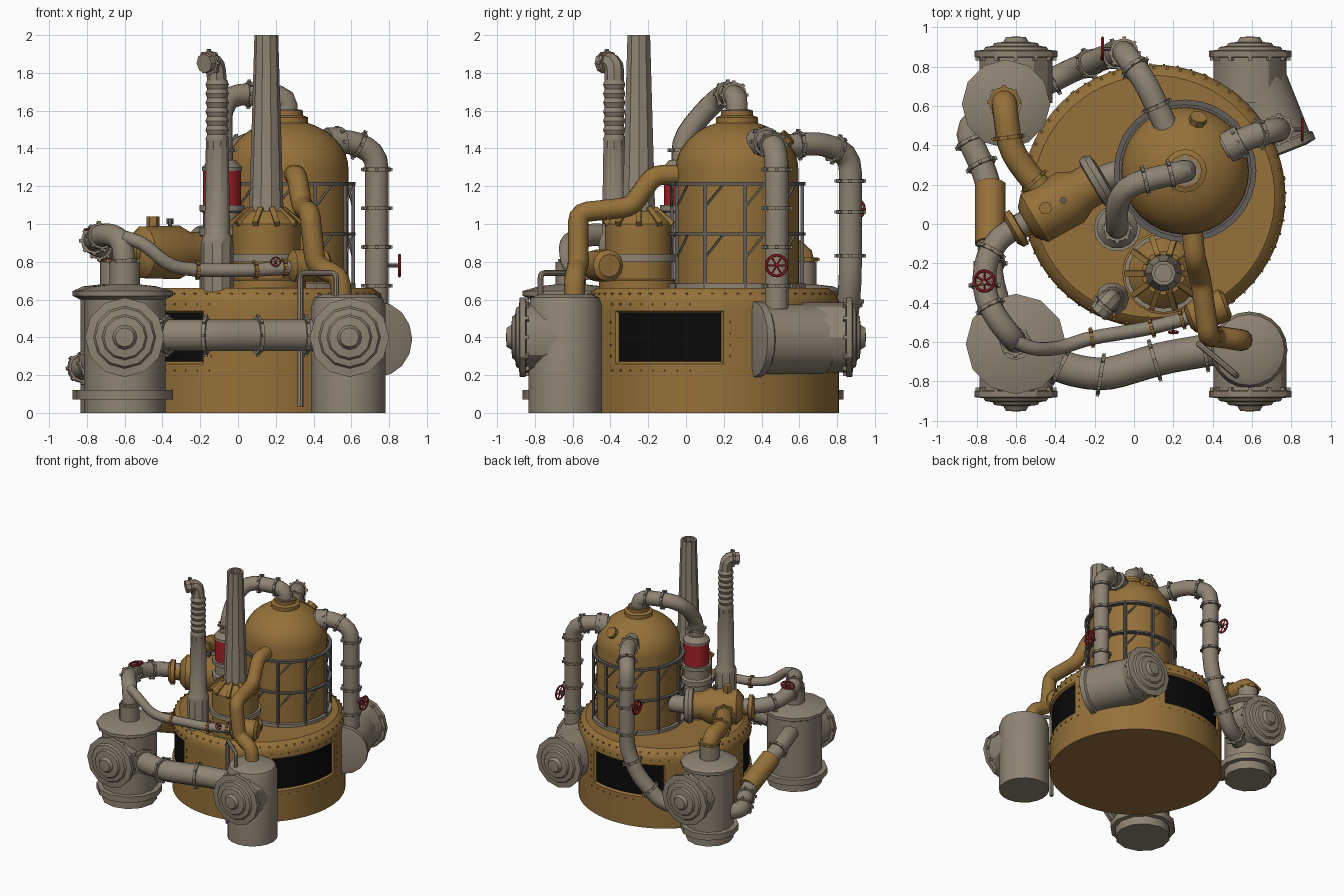
import bpy, bmesh, math
from mathutils import Vector, Matrix

if "Cube" in bpy.data.objects:
    bpy.data.objects.remove(bpy.data.objects["Cube"])

TAU = math.tau


def material(name, rgb):
    m = bpy.data.materials.new(name)
    m.diffuse_color = (*rgb, 1)
    m.use_nodes = True
    m.node_tree.nodes["Principled BSDF"].inputs["Base Color"].default_value = m.diffuse_color
    return m


BROWN = material("ochre_paint", (0.30, 0.165, 0.042))
GREY = material("warm_grey_metal", (0.27, 0.23, 0.175))
DARK = material("dark_steel", (0.12, 0.11, 0.10))
BLACK = material("black_window", (0.003, 0.003, 0.003))
RED = material("valve_red", (0.38, 0.015, 0.02))


def finish(bm, name, mats, angle=35):
    bmesh.ops.remove_doubles(bm, verts=bm.verts, dist=1e-5)
    bmesh.ops.recalc_face_normals(bm, faces=bm.faces)
    me = bpy.data.meshes.new(name)
    bm.to_mesh(me)
    bm.free()
    ob = bpy.data.objects.new(name, me)
    bpy.context.collection.objects.link(ob)
    for m in mats:
        me.materials.append(m)
    bpy.ops.object.select_all(action='DESELECT')
    ob.select_set(True)
    bpy.context.view_layer.objects.active = ob
    bpy.ops.object.shade_smooth_by_angle(angle=math.radians(angle))
    return ob


def skin(bm, rings):
    n = len(rings[0])
    for a, b in zip(rings, rings[1:]):
        for i in range(n):
            bm.faces.new((a[i], a[(i + 1) % n], b[(i + 1) % n], b[i]))
    bm.faces.new(rings[0])
    bm.faces.new(rings[-1])


def lathe_bm(bm, profile, loc, axis=(0, 0, 1), n=16):
    mat = Matrix.Translation(loc) @ Vector(axis).to_track_quat('Z', 'Y').to_matrix().to_4x4()
    rings = []
    for r, z in profile:
        r = max(r, 0.0005)
        rings.append([bm.verts.new(mat @ Vector((r * math.cos(TAU * i / n), r * math.sin(TAU * i / n), z)))
                      for i in range(n)])
    skin(bm, rings)
    return mat


def lathe(name, mat, profile, loc, axis=(0, 0, 1), n=16):
    bm = bmesh.new()
    lathe_bm(bm, profile, loc, axis, n)
    return finish(bm, name, [mat])


def bolts(bm, mat, r, z, count, s=0.014):
    for i in range(count):
        a = TAU * i / count
        m = mat @ Matrix.Translation((r * math.cos(a), r * math.sin(a), z)) @ Matrix.Rotation(a, 4, 'Z')
        bmesh.ops.create_cube(bm, size=s, matrix=m)


def collar(name, mat, loc, axis, r, w=0.02):
    bm = bmesh.new()
    m = lathe_bm(bm, [(r, -w / 2), (r, w / 2)], loc, axis, 12)
    bolts(bm, m, r, 0, 8, 0.017)
    return finish(bm, name, [mat])


def rounded(pts, bend):
    pts = [Vector(p) for p in pts]
    out = [pts[0]]
    for p, c, q in zip(pts, pts[1:], pts[2:]):
        d0, d1 = p - c, q - c
        a = c + d0.normalized() * min(bend, d0.length * 0.45)
        b = c + d1.normalized() * min(bend, d1.length * 0.45)
        for t in (0, 0.33, 0.67, 1):
            out.append(a * (1 - t) ** 2 + c * 2 * t * (1 - t) + b * t * t)
    return out + [pts[-1]]


def pipe(name, mat, pts, r, collars=(), n=12, bend=0.08, cmat=None):
    """Sweep a round section along a path; collars are (segment, fraction) pairs."""
    path = rounded(pts, bend)
    bm = bmesh.new()
    rings, u, prev = [], None, None
    for i, p in enumerate(path):
        t = (path[min(i + 1, len(path) - 1)] - path[max(i - 1, 0)]).normalized()
        u = t.orthogonal().normalized() if u is None else prev.rotation_difference(t) @ u
        prev, v = t, t.cross(u)
        rings.append([bm.verts.new(p + r * (u * math.cos(TAU * k / n) + v * math.sin(TAU * k / n)))
                      for k in range(n)])
    skin(bm, rings)
    ob = finish(bm, name, [mat])
    for s, f in collars:
        a, b = Vector(pts[s]), Vector(pts[s + 1])
        collar(name + "_collar", cmat or mat, a.lerp(b, f), b - a, r * 1.2)
    return ob


def valve(name, loc, axis, r):
    q = Vector(axis).to_track_quat('Z', 'Y')
    bpy.ops.mesh.primitive_torus_add(major_segments=16, minor_segments=6, major_radius=r,
                                     minor_radius=r * 0.14, location=loc, rotation=q.to_euler())
    bpy.context.object.name = name + "_wheel"
    bpy.context.object.data.materials.append(RED)
    c = Vector(loc)
    for i in range(3):
        d = q @ Vector((math.cos(i * TAU / 6), math.sin(i * TAU / 6), 0)) * r
        pipe(name + "_spoke", RED, [c - d, c + d], r * 0.1, n=5)
    pipe(name + "_stem", DARK, [c, c - Vector(axis) * r * 1.8], r * 0.18, n=6)


# Main drum with three recessed windows
bm = bmesh.new()
C = Vector((0.1, 0.14, 0))
R = 0.67
lathe_bm(bm, [(R, 0), (R, 0.26), (R, 0.54), (R, 0.59), (0.655, 0.63), (0.615, 0.66), (0, 0.66)], C, n=72)
bmesh.ops.recalc_face_normals(bm, faces=bm.faces)
centres = (-22.5, 97.5, 217.5)
for w in centres:
    sel = []
    for f in bm.faces:
        m = f.calc_center_median() - C
        da = (math.degrees(math.atan2(m.y, m.x)) - w + 180) % 360 - 180
        if 0.27 < m.z < 0.53 and m.xy.length > 0.6 and abs(da) < 28:
            sel.append(f)
    bmesh.ops.inset_region(bm, faces=sel, thickness=0.012, depth=-0.015, use_even_offset=True)
    for f in sel:
        f.material_index = 1
finish(bm, "main_drum", [BROWN, BLACK])

# Rivets around the windows and the drum rim
bm = bmesh.new()
spots = [(w + d, z) for w in centres for d in range(-30, 31, 6) for z in (0.225, 0.575)]
spots += [(w + d, z) for w in centres for d in (-31, 31) for z in (0.3, 0.36, 0.42, 0.48)]
for a, z in spots:
    a = math.radians(a)
    bmesh.ops.create_cube(bm, size=0.011, matrix=Matrix.Translation(
        C + Vector((R * math.cos(a), R * math.sin(a), z))) @ Matrix.Rotation(a, 4, 'Z'))
bolts(bm, Matrix.Translation(C), 0.655, 0.63, 60, 0.012)
finish(bm, "drum_rivets", [BROWN])

# Domed boiler
B = Vector((0.26, 0.27, 0))
dome = [(0.325 * math.cos(t * math.pi / 20), 1.29 + 0.26 * math.sin(t * math.pi / 20)) for t in range(10)]
lathe("boiler", BROWN, [(0.325, 0.64)] + dome + [(0, 1.55)], B, n=32)
lathe("boiler_cap", BROWN, [(0.11, 1.52), (0.11, 1.565), (0.085, 1.575), (0.085, 1.6), (0, 1.6)], B, n=16)
lathe("boiler_nub", BROWN, [(0.045, 0), (0.045, 0.1), (0, 0.1)], (0.31, 0.47, 1.4), (0.15, 0.6, 0.5), 8)

# Cage around the boiler
for z, h in ((0.66, 0.025), (0.94, 0.014), (1.205, 0.018)):
    lathe("cage_ring", GREY if z < 0.7 else DARK,
          [(0.335, z), (0.362, z), (0.362, z + h), (0.335, z + h), (0.335, z)], B, n=32)


def cage(a, z, r=0.352):
    return B + Vector((r * math.cos(a), r * math.sin(a), z))


for i in range(10):
    a = TAU * (i + 0.2) / 10
    pipe("cage_post", DARK, [cage(a, 0.66), cage(a, 1.22)], 0.013, n=4)
    pipe("cage_brace", DARK, [cage(a, 0.82), cage(a + 0.3, 0.945)], 0.008, n=4)
    pipe("cage_brace", DARK, [cage(a, 1.09), cage(a + 0.3, 1.21)], 0.008, n=4)

# Main chimney on a ribbed pedestal
S = (0.15, -0.25, 0)
lathe("chimney_pedestal", BROWN, [(0.21, 0.64), (0.21, 0.7), (0.18, 0.71), (0.18, 1.0), (0.165, 1.02),
                                  (0.11, 1.07), (0, 1.07)], S, n=20)
lathe("pedestal_band", GREY, [(0.18, 0.8), (0.2, 0.8), (0.2, 0.84), (0.18, 0.84)], S, n=20)
lathe("chimney", GREY, [(0.1, 1.05), (0.09, 1.1), (0.063, 2.0), (0.045, 2.0), (0.05, 1.9), (0, 1.9)], S, n=10)
for i in range(10):
    d = Vector((math.cos(TAU * i / 10), math.sin(TAU * i / 10), 0))
    pipe("pedestal_rib", BROWN, [Vector(S) + d * 0.09 + Vector((0, 0, 1.08)),
                                 Vector(S) + d * 0.19 + Vector((0, 0, 1.0))], 0.02, n=4)

# Thin chimney with a corrugated neck and bent tip
neck = [(0.062 - 0.009 * (k % 2), 1.45 + 0.024 * k) for k in range(14)]
lathe("thin_chimney", GREY, [(0.085, 0.64), (0.085, 0.9), (0.078, 0.93), (0.068, 0.95), (0.06, 1.44)] + neck,
      (-0.11, -0.38, 0), n=10)
pipe("thin_chimney_tip", GREY, [(-0.11, -0.38, 1.74), (-0.12, -0.38, 1.86), (-0.18, -0.45, 1.85)], 0.052,
     [(1, 0.5)], n=8, bend=0.05)

# Filter column with a red jacket
F = (-0.085, -0.02, 0)
lathe("filter_column", GREY, [(0.12, 0.64), (0.12, 0.8), (0.1, 0.82), (0.1, 0.93), (0.12, 0.94), (0.12, 0.98),
                              (0.1, 0.99), (0.1, 1.06), (0.12, 1.07), (0.12, 1.1), (0, 1.1)], F, n=14)
lathe("filter_jacket", RED, [(0.1, 1.1), (0.1, 1.28), (0, 1.28)], F, n=14)
lathe("filter_cap", GREY, [(0.105, 1.28), (0.105, 1.3), (0.07, 1.34), (0, 1.34)], F, n=14)
pipe("steam_pipe", GREY, [(0.26, 0.27, 1.56), (0.26, 0.27, 1.68), (-0.03, 0.2, 1.69), (-0.09, 0.1, 1.6),
                          (-0.085, -0.02, 1.45), (-0.085, -0.02, 1.3)], 0.058,
     [(0, 0.3), (1, 0.25), (1, 0.7), (4, 0.4)], bend=0.1)

# Corner tanks with bolted end covers
cover = [(0.185, 0), (0.185, 0.23), (0.21, 0.235), (0.21, 0.265), (0.165, 0.27), (0.155, 0.285), (0.12, 0.29),
         (0.11, 0.305), (0.065, 0.31), (0.05, 0.335), (0, 0.338)]
for x, y in ((-0.6, -1), (0.59, -1), (-0.6, 1), (0.59, 1)):
    bm = bmesh.new()
    m = lathe_bm(bm, cover, (x, 0.615 * y, 0.4), (0, y, 0), 12)
    bolts(bm, m, 0.195, 0.225, 12, 0.02)
    finish(bm, "tank_end_cover", [GREY], 30)
lathe("front_right_tank", GREY, [(0.195, 0), (0.195, 0.57), (0.18, 0.61), (0.14, 0.63), (0, 0.63)],
      (0.585, -0.64, 0), n=20)
for s, x, r in ((-1, -0.6, 0.255), (1, -0.65, 0.225)):
    k = r - 0.04
    lathe("left_tank", GREY, [(k, 0), (k, 0.07), (r, 0.07), (r, 0.12), (k, 0.12), (k, 0.6), (r, 0.62), (r, 0.645),
                              (0.17, 0.67), (0.08, 0.68), (0.08, 0.8), (0, 0.8)], (x, s * 0.61, 0), n=12)
lathe("back_right_tank", GREY, [(0.14, -0.02), (0.185, 0.02), (0.185, 0.36), (0.2, 0.37), (0.2, 0.41), (0.15, 0.42),
                                (0, 0.42)], (0.585, 0.74, 0.39), (0.37, -0.93, 0), 16)

# Pipe joining the two front tanks
pipe("front_pipe", GREY, [(-0.5, -0.66, 0.41), (-0.34, -0.74, 0.41), (-0.15, -0.77, 0.41), (0.15, -0.68, 0.41),
                          (0.5, -0.62, 0.41)], 0.085, [(0, 0.8), (1, 0.9), (2, 0.85), (3, 0.6)])

# Ochre feed from the boiler to the front right tank
pipe("feed_pipe", BROWN, [(0.29, 0.02, 1.26), (0.31, -0.17, 1.26), (0.34, -0.29, 1.09), (0.38, -0.57, 1.06),
                          (0.41, -0.57, 0.78), (0.54, -0.59, 0.72), (0.55, -0.59, 0.6)], 0.055, bend=0.05)
lathe("feed_cylinder", BROWN, [(0.05, 0), (0.085, 0.02), (0.085, 0.2), (0.06, 0.22), (0, 0.22)],
      (0.27, -0.48, 0.78), (0.94, 0.34, 0), 12)
pipe("front_transfer_pipe", GREY, [(-0.6, -0.6, 0.93), (-0.5, -0.64, 0.9), (-0.37, -0.63, 0.78), (-0.23, -0.58, 0.755),
                                   (0.08, -0.53, 0.755), (0.3, -0.47, 0.77)], 0.036,
     [(3, 0.05), (4, 0.05), (4, 0.75)], cmat=BROWN)
valve("transfer_valve", (0.2, -0.55, 0.8), (0, -1, 0.3), 0.025)
pipe("drain_pipe", GREY, [(0.33, -0.61, 0.03), (0.33, -0.61, 0.74), (0.52, -0.77, 0.74), (0.52, -0.77, 0.58)],
     0.016, n=8, bend=0.03)

# Pipe over the front left tank to the side vessel
pipe("left_pipe", GREY, [(-0.6, -0.6, 0.75), (-0.61, -0.59, 0.92), (-0.7, -0.48, 0.95), (-0.76, -0.36, 0.92),
                         (-0.76, -0.2, 0.89), (-0.69, -0.07, 0.87), (-0.55, 0.01, 0.86)], 0.06,
     [(0, 0.3), (2, 0.5), (3, 0.3), (4, 0.5), (5, 0.6)])
valve("left_valve", (-0.76, -0.29, 0.98), (-0.2, 0, 1), 0.052)

# Horizontal side vessel
AX = (0.86, 0.5, 0)
lathe("side_vessel", BROWN, [(0.07, -0.02), (0.1, 0), (0.1, 0.03), (0.065, 0.035), (0.065, 0.07), (0.09, 0.075),
                             (0.14, 0.12), (0.145, 0.33), (0.11, 0.4), (0.11, 0.46), (0, 0.46)],
      (-0.61, -0.03, 0.85), AX, 14)
lathe("vessel_nub", BROWN, [(0.035, 0), (0.035, 0.09), (0, 0.09)], (-0.45, 0.08, 0.95), n=6)
lathe("vessel_vent", DARK, [(0.01, 0), (0.01, 0.1), (0.018, 0.1), (0.018, 0.13), (0, 0.13)], (-0.36, 0.12, 0.9), n=6)
lathe("vessel_flange", GREY, [(0.09, 0), (0.135, 0.01), (0.145, 0.04), (0.13, 0.07), (0.08, 0.08)],
      (-0.22, 0.2, 0.85), AX, 14)
pipe("vessel_outlet", GREY, [(-0.2, 0.21, 0.85), (-0.08, 0.26, 0.85), (0.02, 0.26, 0.85)], 0.07)

# Ochre riser from the back left tank to the vessel
pipe("riser_pipe", BROWN, [(-0.66, 0.62, 0.7), (-0.66, 0.62, 0.86), (-0.63, 0.38, 0.86), (-0.53, 0.24, 0.85),
                           (-0.42, 0.12, 0.85)], 0.065, [(0, 0.7), (1, 0.75), (3, 0.2)])

# Low pipe between the two left tanks
pipe("low_pipe_back", GREY, [(-0.7, 0.6, 0.24), (-0.86, 0.48, 0.22), (-0.76, 0.27, 0.27), (-0.73, 0.15, 0.3)], 0.065,
     [(1, 0.3), (1, 0.85)])
pipe("low_pipe_middle", BROWN, [(-0.73, 0.2, 0.29), (-0.73, -0.1, 0.42)], 0.08)
pipe("low_pipe_front", GREY, [(-0.73, -0.08, 0.41), (-0.73, -0.28, 0.49), (-0.66, -0.5, 0.5)], 0.065, [(0, 0.6)])

# Back pipe from the dome to the back left tank
pipe("back_pipe", GREY, [(0.17, 0.48, 1.41), (0.06, 0.72, 1.43), (-0.05, 0.87, 1.36), (-0.05, 0.87, 0.7),
                         (-0.14, 0.85, 0.48), (-0.32, 0.78, 0.26), (-0.55, 0.66, 0.25)], 0.062,
     [(0, 0.5), (1, 0.5), (2, 0.2), (2, 0.45), (2, 0.8), (3, 0.5), (4, 0.5), (5, 0.4)])
valve("back_valve", (-0.16, 0.89, 1.08), (-1, 0, 0), 0.055)

# Right pipe from the dome to the back right tank
pipe("right_pipe", GREY, [(0.46, 0.38, 1.43), (0.6, 0.45, 1.44), (0.735, 0.48, 1.37), (0.735, 0.48, 0.55)], 0.063,
     [(0, 0.5), (1, 0.3), (2, 0.1), (2, 0.35), (2, 0.6), (2, 0.85)])
lathe("right_pipe_socket", GREY, [(0.08, 0), (0.08, 0.09), (0, 0.09)], (0.47, 0.385, 1.43), (0.85, 0.45, 0.05), 12)
valve("right_valve", (0.855, 0.48, 0.78), (1, 0, 0), 0.055)
